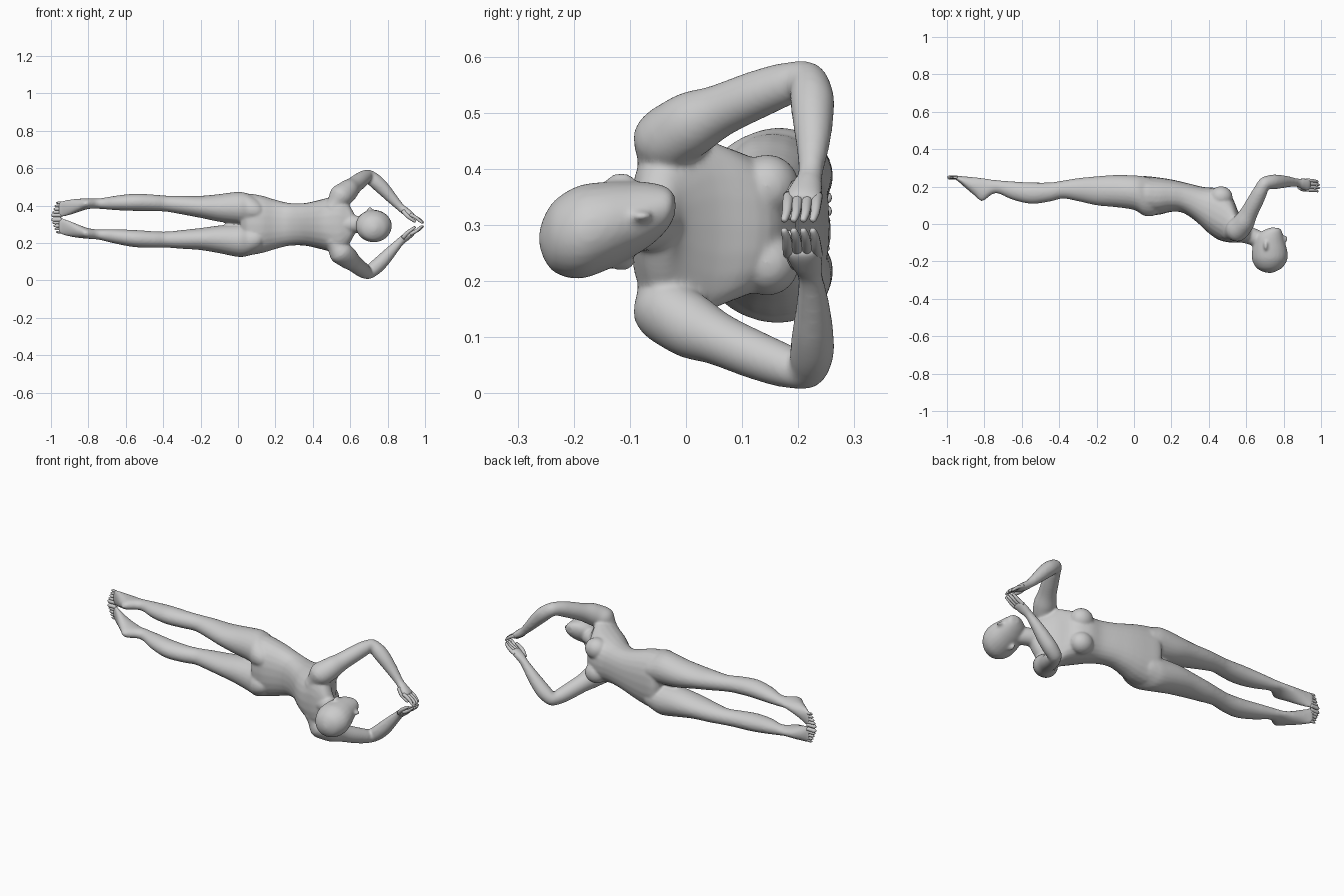
import bpy, bmesh, math
from mathutils import Vector as V

MID = 0.30   # z of the body's plane of symmetry
N = 24       # sides of each cross-section


def catmull(p0, p1, p2, p3, t):
    return 0.5 * (2 * p1 + (p2 - p0) * t + (2 * p0 - 5 * p1 + 4 * p2 - p3) * t * t
                  + (3 * p1 - p0 - 3 * p2 + p3) * t ** 3)


def loft(name, secs, n=N, steps=4, power=2.0):
    """Closed skin through sections (centre, half-axis u, half-axis v)."""
    fine = []
    for i in range(len(secs) - 1):
        q = [secs[max(0, min(len(secs) - 1, i + k))] for k in (-1, 0, 1, 2)]
        for s in range(steps):
            fine.append([catmull(*(p[j] for p in q), s / steps) for j in range(3)])
    fine.append(secs[-1])
    bm = bmesh.new()
    rings = []
    for c, u, v in fine:
        ring = []
        for k in range(n):
            a = 2 * math.pi * k / n
            ca, sa = math.cos(a), math.sin(a)
            e = 2 / power
            ring.append(bm.verts.new(c + u * math.copysign(abs(ca) ** e, ca)
                                     + v * math.copysign(abs(sa) ** e, sa)))
        rings.append(ring)
    for a, b in zip(rings, rings[1:]):
        for k in range(n):
            bm.faces.new((a[k], a[(k + 1) % n], b[(k + 1) % n], b[k]))
    for ring, (c, _, _) in ((rings[0], fine[0]), (rings[-1], fine[-1])):
        tip = bm.verts.new(c)
        for k in range(n):
            bm.faces.new((ring[k], ring[(k + 1) % n], tip))
    bmesh.ops.recalc_face_normals(bm, faces=bm.faces)
    me = bpy.data.meshes.new(name)
    bm.to_mesh(me)
    bm.free()
    for p in me.polygons:
        p.use_smooth = True
    ob = bpy.data.objects.new(name, me)
    bpy.context.collection.objects.link(ob)
    return ob


def slab(bx, by, fx, fy, zc, hz):
    """Section given by its back point, front point and half width in z."""
    b, f = V((bx, by, zc)), V((fx, fy, zc))
    return ((b + f) / 2, (f - b) / 2, V((0, 0, hz)))


def tube(name, pts, side=1, n=N, steps=4):
    """Limb along (x, y, z offset, radius, y radius) points."""
    ps = [V((p[0], p[1], MID + side * p[2])) for p in pts]
    secs = []
    for i, p in enumerate(ps):
        t = (ps[min(i + 1, len(ps) - 1)] - ps[max(i - 1, 0)]).normalized()
        ref = V((1, 0, side))
        u = (ref - t * ref.dot(t)).normalized()
        secs.append((p, u * pts[i][3], t.cross(u) * side * pts[i][-1]))
    return loft(name, secs, n, steps)


def ball(name, c, r):
    secs = []
    for i in range(9):
        a = math.pi * (i + .02) / 8.04
        k = max(math.sin(a), .02)
        secs.append((V(c) + V((-r[0] * math.cos(a), 0, 0)),
                     V((0, r[1] * k, 0)), V((0, 0, r[2] * k))))
    return loft(name, secs, steps=2)


body = []

# torso from seat to neck base
torso = [(.015, .10, .01, .225, .10), (.05, .06, .04, .255, .160), (.12, .048, .12, .25, .155),
         (.2, .065, .2, .238, .132), (.26, .06, .28, .220, .115), (.33, .015, .37, .198, .113),
         (.40, -.05, .45, .190, .128), (.46, -.088, .52, .150, .145), (.53, -.10, .56, .06, .165),
         (.58, -.095, .60, .0, .11), (.62, -.09, .63, -.02, .05)]
body.append(loft("torso", [slab(*t[:4], MID, t[4]) for t in torso], power=2.3))

# neck and head
body.append(tube("neck", [(.55, -.04, 0, .056), (.62, -.062, 0, .047), (.67, -.085, 0, .046),
                          (.72, -.12, 0, .046)]))
head = [(.735, -.018, .775, -.022, .335, .018), (.69, -.035, .788, -.032, .33, .038),
        (.655, -.065, .797, -.06, .32, .056), (.64, -.10, .806, -.095, .31, .068),
        (.63, -.15, .82, -.145, .297, .080), (.632, -.195, .82, -.19, .287, .083),
        (.655, -.235, .795, -.232, .28, .065), (.69, -.255, .76, -.253, .277, .036),
        (.72, -.262, .735, -.262, .276, .008)]
body.append(loft("head", [slab(*h) for h in head]))
body.append(ball("nose", (.806, -.08, .316), (.016, .02, .010)))
for s in (1, -1):
    body.append(ball("ear", (.705, -.115, .306 + s * .074), (.012, .026, .013)))

# legs and feet: (back point, front point, offset from the midline, half width)
leg = [(.15, .10, .13, .20, .07, .03), (.12, .05, .10, .24, .075, .065), (.06, .042, .05, .255, .083, .083),
       (0, .075, 0, .26, .088, .086), (-.1, .09, -.1, .262, .084, .074),
       (-.2, .10, -.2, .255, .086, .059), (-.3, .122, -.3, .245, .092, .050),
       (-.38, .136, -.38, .232, .096, .043), (-.45, .12, -.45, .222, .098, .044),
       (-.55, .108, -.55, .222, .097, .046), (-.65, .13, -.65, .228, .09, .039),
       (-.74, .165, -.74, .235, .083, .028), (-.81, .122, -.785, .242, .08, .028),
       (-.85, .15, -.85, .25, .07, .035), (-.90, .192, -.91, .255, .056, .042),
       (-.945, .232, -.95, .259, .046, .043), (-.96, .24, -.96, .256, .045, .036)]
for s in (1, -1):
    body.append(loft("leg", [slab(*l[:4], MID - .038 * l[0] + s * l[4], l[5]) for l in leg]))
    # toes, longest on the inner side
    for i in range(5):
        zc = MID + .037 + s * (.012 + i * .0165)
        r = (.011, .008, .008, .007, .007)[i]
        x1 = -.998 + .006 * i
        loft("toe", [slab(x, .249 - k, x, .249 + k, zc, k) for x, k in
                     ((-.945, r), (-.965, r), (x1 + .01, r), (x1, r * .4))], 10, 3)

# breasts, arms and palms
for s in (1, -1):
    body.append(ball("breast", (.465, .145, MID + s * .068), (.062, .057, .058)))
    body.append(tube("arm", [(.51, -.035, .08, .055), (.545, -.035, .145, .062), (.585, .005, .178, .058),
                             (.615, .06, .204, .047), (.65, .125, .232, .043), (.678, .18, .252, .038),
                             (.698, .214, .256, .036), (.735, .224, .23, .039), (.775, .226, .192, .037),
                             (.82, .226, .143, .030), (.868, .222, .092, .022), (.895, .216, .07, .022, .028),
                             (.925, .21, .05, .018, .034), (.94, .208, .04, .012, .032)], s))
    # fingers and thumb
    for i in range(4):
        y = .183 + i * .017
        out = .006 * (1 - abs(i - 1.5))
        tube("finger", [(.92, y, .052, .010), (.948, y - .002, .038, .0095),
                        (.972 + out, y - .004, .022, .008), (.985 + out, y - .008, .010, .006),
                        (.988 + out, y - .009, .007, .003)], s, 10, 3)
    tube("thumb", [(.882, .198, .072, .012), (.905, .185, .046, .011), (.928, .182, .028, .009),
                   (.945, .184, .016, .007), (.949, .185, .013, .003)], s, 10, 3)

# fuse the overlapping parts into one smooth skin
bpy.ops.object.select_all(action='DESELECT')
for ob in body:
    ob.select_set(True)
bpy.context.view_layer.objects.active = body[0]
bpy.ops.object.join()
skin = bpy.context.view_layer.objects.active
skin.name = "body"
rm = skin.modifiers.new("fuse", 'REMESH')
rm.mode = 'VOXEL'
rm.voxel_size = .0065
rm.use_smooth_shade = True
sm = skin.modifiers.new("soften", 'SMOOTH')
sm.factor = .5
sm.iterations = 8
